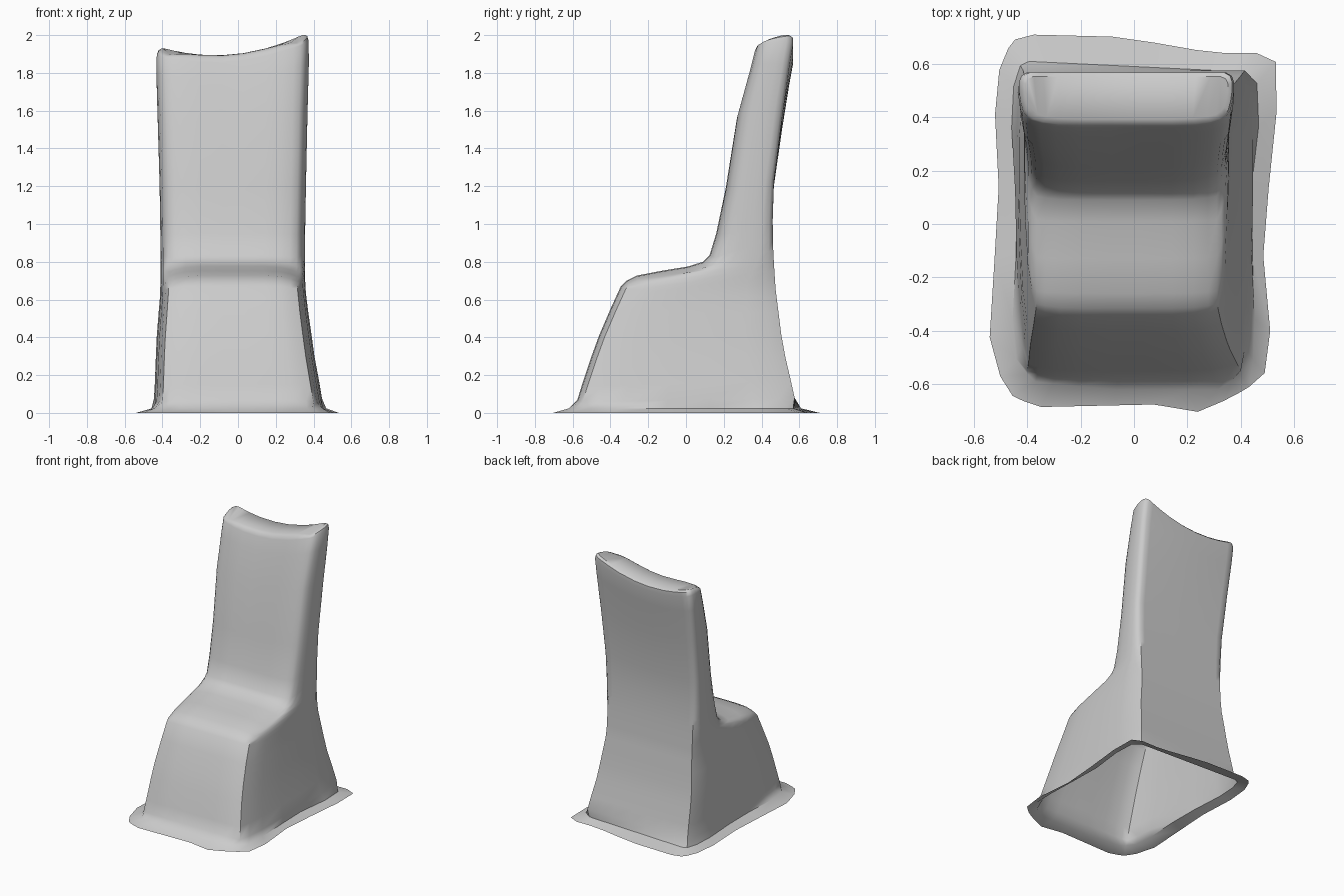
import bpy, bmesh, math
from mathutils import Vector
from mathutils.geometry import intersect_line_line_2d

if "Cube" in bpy.data.objects:
    bpy.data.objects.remove(bpy.data.objects["Cube"])

# Side profile stations: front y, front z, back y, back z, left x, right x
ROWS = [
    (-0.61, 0.03, 0.60, 0.03, -0.46, 0.46),
    (-0.575, 0.07, 0.575, 0.08, -0.445, 0.445),
    (-0.55, 0.15, 0.555, 0.17, -0.44, 0.43),
    (-0.50, 0.30, 0.525, 0.30, -0.435, 0.405),
    (-0.46, 0.41, 0.505, 0.41, -0.43, 0.39),
    (-0.40, 0.55, 0.49, 0.53, -0.42, 0.372),
    (-0.345, 0.67, 0.48, 0.61, -0.412, 0.36),
    (-0.315, 0.70, 0.475, 0.65, -0.412, 0.358),
    (-0.26, 0.727, 0.472, 0.69, -0.41, 0.356),
    (-0.13, 0.752, 0.468, 0.75, -0.41, 0.356),
    (0.01, 0.775, 0.465, 0.80, -0.41, 0.355),
    (0.09, 0.80, 0.462, 0.86, -0.41, 0.355),
    (0.125, 0.835, 0.46, 0.92, -0.41, 0.355),
    (0.16, 0.95, 0.459, 1.02, -0.412, 0.356),
    (0.21, 1.18, 0.465, 1.20, -0.415, 0.36),
    (0.27, 1.54, 0.51, 1.51, -0.425, 0.368),
    (0.335, 1.76, 0.547, 1.74, -0.432, 0.375),
    (0.36, 1.855, 0.567, 1.85, -0.43, 0.374),
    (0.37, 1.877, 0.567, 1.88, -0.42, 0.367),
    (0.392, 1.892, 0.553, 1.893, -0.405, 0.352),
]
# Hem fold line and outer edge of the skirt lying on the floor
FOLD = [(-.42, .61), (.40, .57), (.45, .55), (.48, .48), (.435, .1), (.45, -.3), (.455, -.5),
        (.33, -.62), (-.1, -.62), (-.37, -.59), (-.43, -.53), (-.46, -.46), (-.435, 0), (-.465, .47)]
EDGE = [(-.43, .71), (-.03, .70), (.12, .67), (.3, .64), (.46, .64), (.545, .6), (.53, .36),
        (.5, .1), (.475, -.24), (.525, -.47), (.48, -.58), (.38, -.64), (.25, -.705), (.1, -.675),
        (-.35, -.685), (-.45, -.65), (-.545, -.5), (-.52, -.1), (-.5, .06), (-.525, .36), (-.5, .62)]

ACROSS = [0, .05, .13, .25, .42, .58, .75, .87, .95, 1]
CROWN = [1, .55, .15, 0, 0, 0, 0, .15, .55, 1]
SIDE = [(.08, .028), (.2, .014), (.4, .005), (.6, .0), (.8, 0), (.93, .008)]


def ring(k):
    yf, zf, yb, zb, xl, xr = ROWS[k]
    a, b = ROWS[max(k - 1, 0)], ROWS[min(k + 1, len(ROWS) - 1)]
    t = Vector((b[0] - a[0], b[1] - a[1])).normalized()
    inward = Vector((t.y, -t.x)) * 0.03
    front, back = Vector((yf, zf)), Vector((yb, zb))
    edge = front + inward
    pts = []
    for u, c in zip(ACROSS, CROWN):
        p = front + inward * c
        pts.append((xl + .045 + u * (xr - xl - .09), p.x, p.y))
    for s, d in SIDE:
        p = edge.lerp(back, s)
        pts.append((xr - d, p.x, p.y))
    for u in reversed(ACROSS):
        pts.append((xl + .03 + u * (xr - xl - .06), yb, zb))
    for s, d in reversed(SIDE):
        p = edge.lerp(back, s)
        pts.append((xl + d, p.x, p.y))
    # Sagging top edge
    out = []
    for x, y, z in pts:
        w = max(0, min(1, (z - 1.0) / .89))
        out.append(Vector((x, y, z + w * .51 * (x + .12) ** 2)))
    return out


def project(pts, outline, z):
    res = []
    for p in pts:
        far = p.xy.normalized() * 3
        for i in range(len(outline)):
            hit = intersect_line_line_2d(Vector((0, 0)), far, Vector(outline[i - 1]), Vector(outline[i]))
            if hit:
                res.append(Vector((hit.x, hit.y, z)))
                break
        else:
            res.append(Vector((p.x, p.y, z)))
    return res


rings = [ring(k) for k in range(len(ROWS))]
fold = project(rings[0], FOLD, 0.024)
rings = [project(rings[0], EDGE, 0.0), fold] + rings[1:]

# Draped cover: one open-bottomed sheet lofted through the rings
bm = bmesh.new()
loops = [[bm.verts.new(p) for p in r] for r in rings]
n = len(loops[0])
for lo, hi in zip(loops, loops[1:]):
    for i in range(n):
        j = (i + 1) % n
        bm.faces.new((lo[i], lo[j], hi[j], hi[i]))

# Top cap: front-to-back strips plus the two ends
top = loops[-1]
m, s = len(ACROSS), len(SIDE)
for i in range(m - 1):
    q = 2 * m + s - 1 - i
    bm.faces.new((top[i], top[i + 1], top[q - 1], top[q]))
bm.faces.new(top[m - 1:m + s + 1])
bm.faces.new(top[2 * m + s - 1:] + [top[0]])

mesh = bpy.data.meshes.new("chair_cover")
bm.to_mesh(mesh)
bm.free()
cover = bpy.data.objects.new("chair_cover", mesh)
bpy.context.collection.objects.link(cover)
bpy.context.view_layer.objects.active = cover
cover.select_set(True)
bpy.ops.object.shade_smooth_by_angle(angle=math.radians(45))
